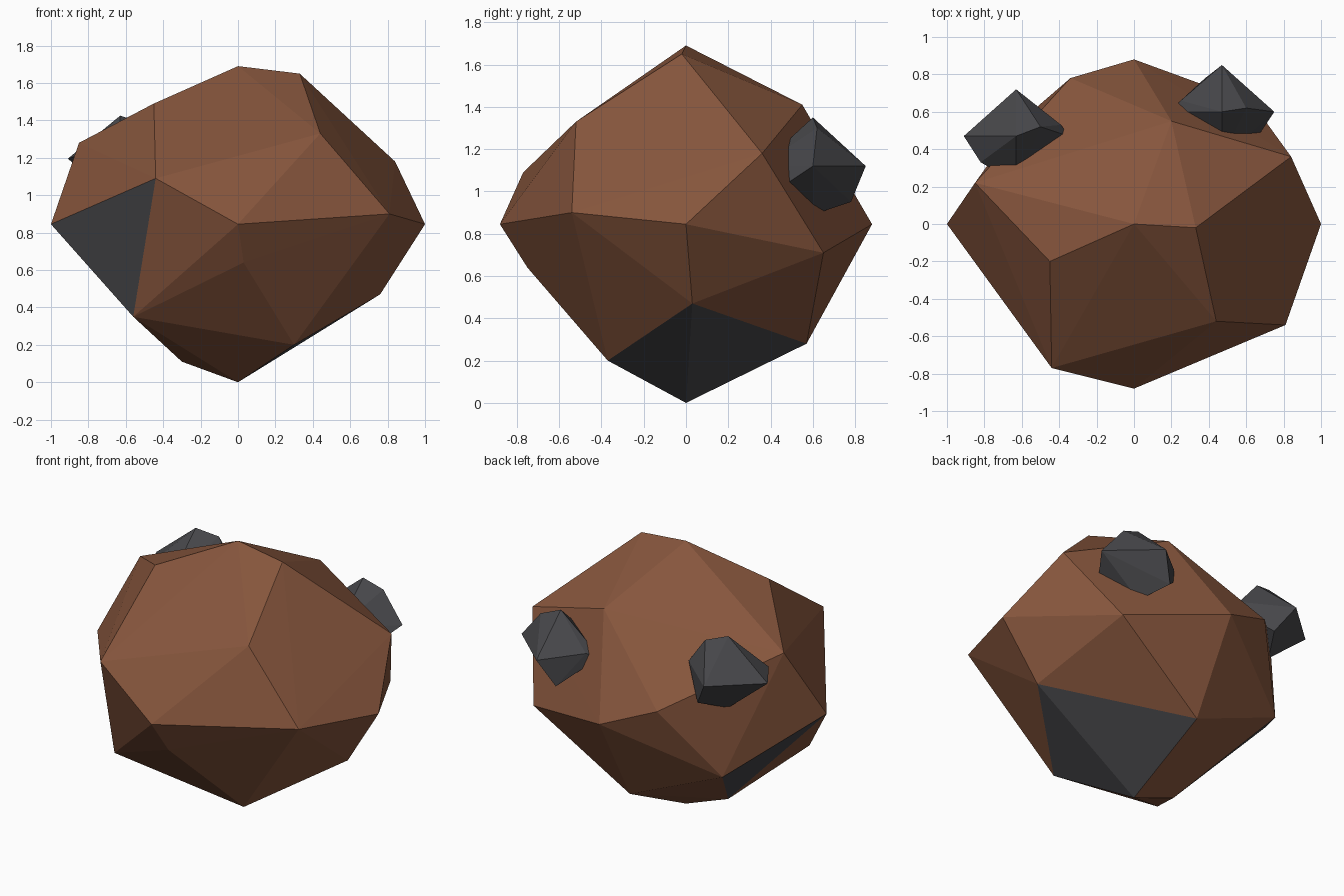
import bpy
import bmesh
from mathutils import Vector

cube = bpy.data.objects.get("Cube")
if cube:
    bpy.data.objects.remove(cube, do_unlink=True)


def make_material(name, colour):
    material = bpy.data.materials.new(name)
    material.use_nodes = True
    material.diffuse_color = (*colour, 1)
    shader = material.node_tree.nodes["Principled BSDF"]
    shader.inputs["Base Color"].default_value = (*colour, 1)
    shader.inputs["Roughness"].default_value = 0.9
    return material


brown = make_material("rust brown stone", (0.24, 0.092, 0.046))
grey = make_material("dark grey ore", (0.062, 0.062, 0.068))


def axis_tips(size):
    """The six extreme points of a stone, named by side."""
    x, y, z = size
    return {
        "left": (x, 0, 0), "right": (-x, 0, 0),
        "back": (0, y, 0), "front": (0, -y, 0),
        "top": (0, 0, z), "bottom": (0, 0, -z),
    }


def make_stone(name, location, corners, materials, ore_facets=()):
    """Wrap named corners in a faceted hull; ore facets take the second material."""
    bm = bmesh.new()
    names = {}
    for label, point in corners.items():
        names[bm.verts.new(point)] = label
    hull = bmesh.ops.convex_hull(bm, input=list(bm.verts))
    inside = [v for v in hull["geom_interior"] if isinstance(v, bmesh.types.BMVert)]
    bmesh.ops.delete(bm, geom=inside, context="VERTS")
    bmesh.ops.recalc_face_normals(bm, faces=list(bm.faces))
    for face in bm.faces:
        labels = {names[v] for v in face.verts}
        face.smooth = False
        face.material_index = int(any(labels <= facet for facet in ore_facets))
    mesh = bpy.data.meshes.new(name)
    bm.to_mesh(mesh)
    bm.free()
    for material in materials:
        mesh.materials.append(material)
    stone = bpy.data.objects.new(name, mesh)
    stone.location = location
    bpy.context.collection.objects.link(stone)
    return stone


# Main boulder: six tips plus irregular corners, heights measured from the ground
centre = Vector((0, 0, 0.845))
ground_corners = {
    "crown_left": (0.33, -0.02, 1.65),
    "crown_right": (-0.45, -0.2, 1.49),
    "crown_back": (0.2, 0.55, 1.41),
    "brow_front": (0.44, -0.52, 1.33),
    "shoulder_left": (0.84, 0.36, 1.18),
    "shoulder_right": (-0.85, 0.22, 1.28),
    "cheek_left": (0.81, -0.54, 0.9),
    "cheek_right": (-0.44, -0.77, 1.09),
    "rear_left": (0.63, 0.65, 0.71),
    "rear_right": (-0.34, 0.78, 0.98),
    "flank_right": (-0.63, 0.53, 0.54),
    "belly_front": (0.03, -0.75, 0.64),
    "belly_left": (0.76, 0.03, 0.47),
    "belly_right": (-0.56, -0.455, 0.35),
    "base_front": (0.3, -0.37, 0.2),
    "base_back": (0, 0.57, 0.28),
    "base_right": (-0.3, 0, 0.11),
}
corners = axis_tips((1, 0.88, 0.845))
for label, point in ground_corners.items():
    corners[label] = Vector(point) - centre

# Facets of exposed ore on the boulder
ore_facets = (
    {"right", "cheek_right", "belly_right"},
    {"belly_left", "base_front", "bottom", "base_back"},
    {"flank_right", "base_right", "right"},
)
make_stone("boulder", centre, corners, (brown, grey), ore_facets)

# Two ore nuggets half sunk into the back of the boulder
nuggets = {
    "ore_nugget_right": ((-0.63, 0.47, 1.195), {
        "side": (0.24, 0.06, 0.03),
        "upper": (0.13, 0.05, 0.19),
        "outer": (-0.19, -0.14, 0.03),
        "lower": (0.1, 0.17, -0.16),
    }),
    "ore_nugget_left": ((0.47, 0.6, 1.12), {
        "side": (-0.22, 0.06, 0.03),
        "upper": (0.13, 0.02, 0.18),
        "outer": (0.2, -0.12, -0.08),
        "lower": (-0.09, 0.18, -0.17),
    }),
}
for name, (location, chips) in nuggets.items():
    make_stone(name, location, {**axis_tips((0.28, 0.25, 0.23)), **chips}, (grey,))
